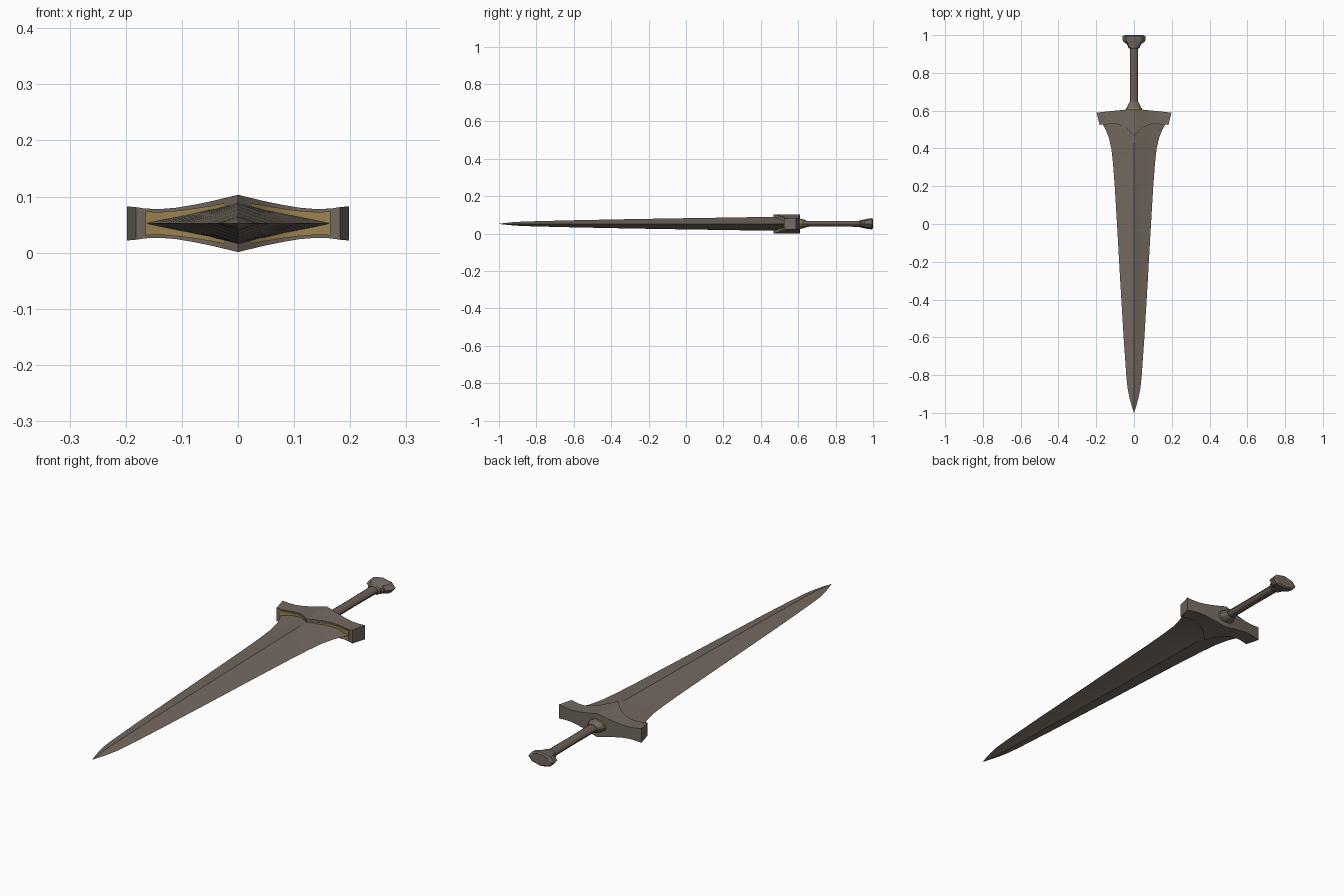
import bpy, bmesh, math

cube = bpy.data.objects.get("Cube")
if cube:
    bpy.data.objects.remove(cube, do_unlink=True)

MID = 0.052  # height of the sword's middle plane


def material(name, rgb):
    m = bpy.data.materials.new(name)
    m.use_nodes = True
    m.diffuse_color = (*rgb, 1)
    m.node_tree.nodes["Principled BSDF"].inputs["Base Color"].default_value = (*rgb, 1)
    return m


steel = material("weathered_steel", (0.17, 0.14, 0.115))
leather = material("dark_leather", (0.15, 0.115, 0.095))
gold = material("old_gold", (0.33, 0.23, 0.08))


def loft(name, rings, mat, smooth=25):
    """Skin a list of closed rings and cap both ends."""
    bm = bmesh.new()
    loops = [[bm.verts.new((x, y, z + MID)) for x, y, z in r] for r in rings]
    n = len(loops[0])
    for a, b in zip(loops, loops[1:]):
        for i in range(n):
            j = (i + 1) % n
            bm.faces.new((a[i], a[j], b[j], b[i]))
    bm.faces.new(loops[0])
    bm.faces.new(loops[-1])
    bmesh.ops.recalc_face_normals(bm, faces=bm.faces)
    mesh = bpy.data.meshes.new(name)
    bm.to_mesh(mesh)
    bm.free()
    mesh.materials.append(mat)
    ob = bpy.data.objects.new(name, mesh)
    bpy.context.collection.objects.link(ob)
    if smooth:
        bpy.ops.object.select_all(action='DESELECT')
        bpy.context.view_layer.objects.active = ob
        ob.select_set(True)
        bpy.ops.object.shade_smooth_by_angle(angle=math.radians(smooth))
    return ob


def oval(y, w, h, n):
    return [(w * math.cos(math.tau * i / n), y, h * math.sin(math.tau * i / n))
            for i in range(n)]


def blade_ring(y, w, h):
    # Ridged section with slightly hollow flats
    k = 0.45 * h
    return [(w, y, 0), (w / 2, y, k), (0, y, h), (-w / 2, y, k),
            (-w, y, 0), (-w / 2, y, -k), (0, y, -h), (w / 2, y, -k)]


# Blade: position along y, half width, half thickness
blade = [(-0.998, 0.001, 0.001), (-0.96, 0.013, 0.005), (-0.92, 0.024, 0.009),
         (-0.87, 0.034, 0.012), (-0.8, 0.041, 0.014), (-0.6, 0.055, 0.019),
         (-0.3, 0.073, 0.025), (0, 0.09, 0.03), (0.2, 0.102, 0.033),
         (0.32, 0.111, 0.035), (0.4, 0.12, 0.036), (0.46, 0.134, 0.037),
         (0.5, 0.15, 0.037), (0.53, 0.167, 0.037), (0.56, 0.167, 0.037)]
loft("blade", [blade_ring(*s) for s in blade], steel)

# Guard: half span, front y, back y, half thickness
guard = [(0, 0.467, 0.61, 0.051), (0.025, 0.492, 0.608, 0.045),
         (0.05, 0.513, 0.605, 0.039), (0.08, 0.529, 0.602, 0.033),
         (0.11, 0.535, 0.599, 0.028), (0.14, 0.531, 0.596, 0.0255),
         (0.165, 0.527, 0.593, 0.0265), (0.182, 0.525, 0.591, 0.029)]


def mirrored(columns):
    return [(-x, *rest) for x, *rest in reversed(columns[1:])] + columns


def guard_rings(columns):
    return [[(x, f, -h), (x, b, -h), (x, b, h), (x, f, h)] for x, f, b, h in columns]


rings = guard_rings(mirrored(guard))
# Ends slant outwards toward the pommel side
for ring, side in ((rings[0], -1), (rings[-1], 1)):
    for i in (1, 2):
        x, y, z = ring[i]
        ring[i] = (side * 0.198, 0.589, z * 1.05)
loft("crossguard", rings, steel)

# Thin gilded lining showing along the guard's front lip
lining = [(x, f - 0.003, f + 0.03, h * 0.8) for x, f, b, h in guard[1:-1]]
for side, label in ((1, "left"), (-1, "right")):
    half = [(side * x, f, b, h) for x, f, b, h in lining]
    loft("guard_lining_" + label, guard_rings(half), gold)

# Collar and its gilded base ring
loft("collar_ring", [oval(0.598, 0.043, 0.029, 12), oval(0.614, 0.041, 0.027, 12)], gold)
loft("collar", [oval(y, w, h, 12) for y, w, h in (
    (0.605, 0.042, 0.028), (0.62, 0.036, 0.025), (0.632, 0.031, 0.023),
    (0.645, 0.024, 0.018))], steel)

# Grip
loft("grip", [oval(0.61, 0.022, 0.016, 12), oval(0.77, 0.021, 0.015, 12),
              oval(0.94, 0.022, 0.016, 12)], leather, 40)

# Pommel: stepped neck, then a wide faceted cap
loft("pommel_neck", [oval(y, w, h, 12) for y, w, h in (
    (0.928, 0.024, 0.017), (0.934, 0.031, 0.021), (0.942, 0.031, 0.021),
    (0.947, 0.037, 0.023), (0.96, 0.038, 0.024))], steel)
loft("pommel_cap", [oval(y, w, h, 8) for y, w, h in (
    (0.952, 0.036, 0.023), (0.966, 0.058, 0.026), (0.975, 0.061, 0.028),
    (0.994, 0.062, 0.03), (1.0, 0.05, 0.025))], steel)
